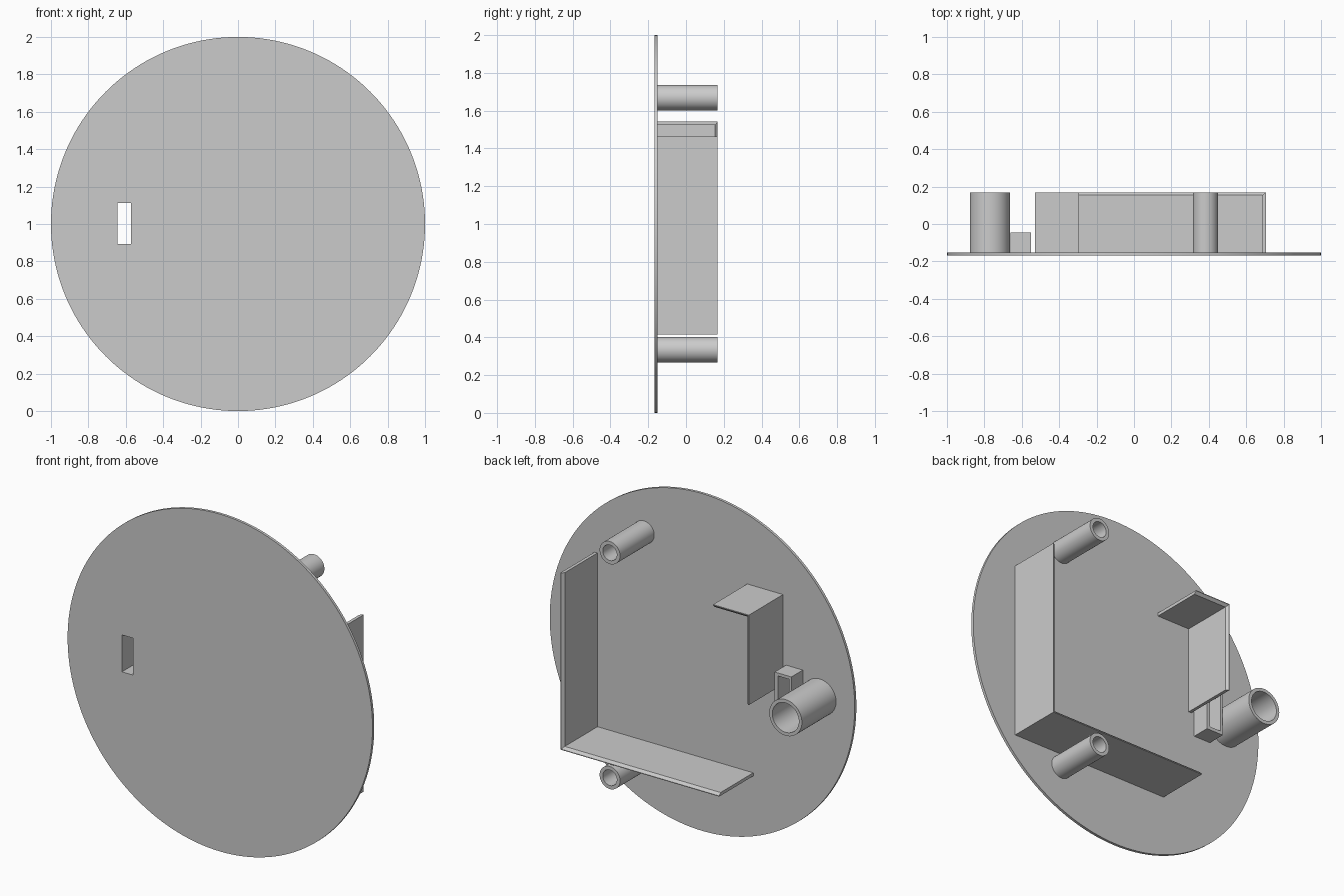
import bpy, bmesh, math
from mathutils import Vector

old = bpy.data.objects.get("Cube")
if old:
    bpy.data.objects.remove(old, do_unlink=True)

FRONT, PLATE_BACK, REAR = -0.168, -0.152, 0.168

grey = bpy.data.materials.new("plain grey")
grey.use_nodes = True
colour = (0.6, 0.6, 0.6, 1)
grey.diffuse_color = colour
grey.node_tree.nodes["Principled BSDF"].inputs["Base Color"].default_value = colour


def loft(name, rings, closed=False):
    """Skin matching rings of points; cap the ends, or join last to first."""
    bm = bmesh.new()
    loops = [[bm.verts.new(p) for p in ring] for ring in rings]
    pairs = list(zip(loops, loops[1:]))
    if closed:
        pairs.append((loops[-1], loops[0]))
    else:
        bm.faces.new(loops[0])
        bm.faces.new(loops[-1])
    for a, b in pairs:
        for i in range(len(a)):
            j = (i + 1) % len(a)
            bm.faces.new((a[i], a[j], b[j], b[i]))
    bmesh.ops.recalc_face_normals(bm, faces=bm.faces)
    mesh = bpy.data.meshes.new(name)
    bm.to_mesh(mesh)
    bm.free()
    obj = bpy.data.objects.new(name, mesh)
    bpy.context.collection.objects.link(obj)
    mesh.materials.append(grey)
    return obj


def smooth(obj):
    bpy.ops.object.select_all(action="DESELECT")
    obj.select_set(True)
    bpy.context.view_layer.objects.active = obj
    bpy.ops.object.shade_smooth_by_angle(angle=math.radians(30))


def circle(x, z, r, y, n):
    return [(x + r * math.cos(math.tau * i / n), y, z + r * math.sin(math.tau * i / n))
            for i in range(n)]


def rect(x0, x1, z0, z1, y):
    return [(x0, y, z0), (x1, y, z0), (x1, y, z1), (x0, y, z1)]


def tube(name, x, z, outer, inner):
    steps = [(outer, PLATE_BACK), (outer, REAR), (inner, REAR), (inner, PLATE_BACK)]
    smooth(loft(name, [circle(x, z, r, y, 64) for r, y in steps], closed=True))


def angle_wall(name, upright_end, corner, flat_end, thick=0.019, lip=0.004):
    """L-shaped wall whose inner rear edge is chamfered to a thin lip."""
    corner, ends = Vector(corner), (Vector(upright_end), Vector(flat_end))
    up, along = [(e - corner).normalized() for e in ends]
    rings = []
    for y, t in ((PLATE_BACK, thick), (REAR - 0.014, thick), (REAR, lip)):
        outline = [ends[0], corner, ends[1], ends[1] + up * t,
                   corner + (up + along) * t, ends[0] + along * t]
        rings.append([(p.x, y, p.y) for p in outline])
    loft(name, rings)


# Round cover plate with a rectangular slot
plate = loft("cover_plate", [circle(0, 1, 1, y, 160) for y in (FRONT, PLATE_BACK)])
SLOT = (-0.644, -0.571, 0.893, 1.112)
cutter = loft("slot_cutter", [rect(*SLOT, y) for y in (FRONT - 0.1, PLATE_BACK + 0.1)])
cut = plate.modifiers.new("slot", "BOOLEAN")
cut.object = cutter
cut.solver = "EXACT"
bpy.context.view_layer.objects.active = plate
bpy.ops.object.modifier_apply(modifier="slot")
bpy.data.objects.remove(cutter, do_unlink=True)
smooth(plate)

# Open sleeve behind the slot
SLEEVE = (-0.66, -0.55, 0.873, 1.13)
loft("slot_sleeve", [rect(*SLEEVE, PLATE_BACK), rect(*SLEEVE, -0.045),
                     rect(*SLOT, -0.045), rect(*SLOT, PLATE_BACK)], closed=True)

# Screw posts and cable tube
for label, z in (("upper", 1.669), ("lower", 0.335)):
    tube(label + "_screw_post", 0.382, z, 0.067, 0.046)
tube("cable_tube", -0.771, 1.0, 0.107, 0.087)

# Retaining walls
angle_wall("large_corner_wall", (0.706, 1.464), (0.706, 0.415), (-0.335, 0.415))
angle_wall("small_corner_wall", (-0.53, 1.01), (-0.53, 1.543), (-0.295, 1.543))
